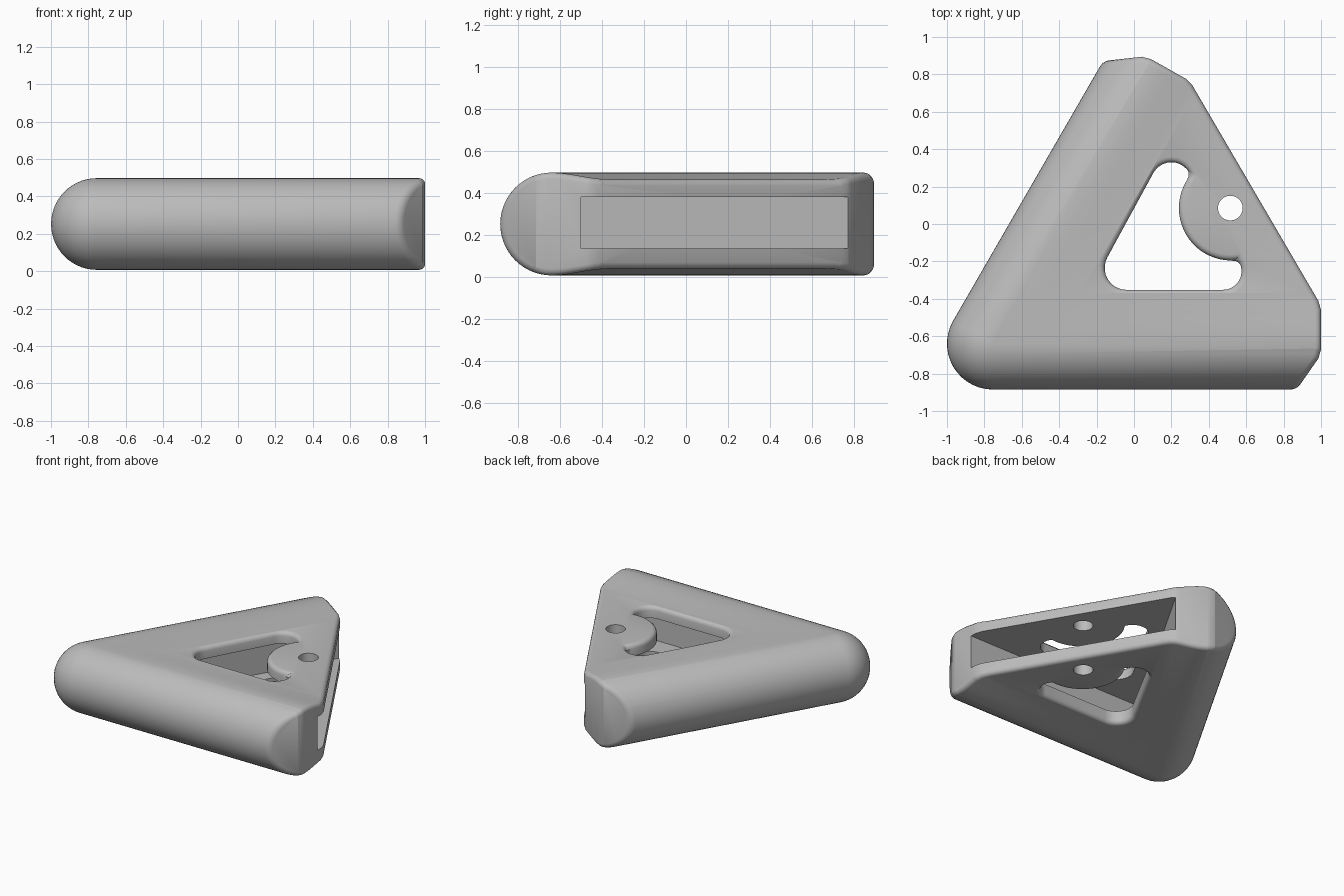
import bpy
import bmesh
from math import sin, cos, radians, pi, sqrt, hypot
from mathutils import Vector

cube = bpy.data.objects.get("Cube")
if cube:
    bpy.data.objects.remove(cube, do_unlink=True)

R = 0.245                                # radius of the rounded arms
PLATE = 0.213                            # half thickness of the thin web
MID = 0.252                              # height of the centre plane
CORNER = Vector((-0.755, -0.64, MID))    # where the two arm axes meet
PIN = (0.515, 0.085)                     # centre of the pin hole


def add_object(name, bm):
    bmesh.ops.recalc_face_normals(bm, faces=bm.faces)
    mesh = bpy.data.meshes.new(name)
    bm.to_mesh(mesh)
    bm.free()
    obj = bpy.data.objects.new(name, mesh)
    bpy.context.collection.objects.link(obj)
    return obj


def prism(name, outline, low, high):
    bm = bmesh.new()
    lower = [bm.verts.new((x, y, low)) for x, y in outline]
    upper = [bm.verts.new((x, y, high)) for x, y in outline]
    bm.faces.new(lower)
    bm.faces.new(upper)
    for i in range(len(outline)):
        bm.faces.new((lower[i - 1], lower[i], upper[i], upper[i - 1]))
    obj = add_object(name, bm)
    obj.hide_render = True
    return obj


def arc(cx, cy, r, start, end, steps):
    angles = [radians(start + (end - start) * i / steps) for i in range(steps + 1)]
    return [(cx + r * cos(a), cy + r * sin(a)) for a in angles]


def cut(obj, cutter, operation="DIFFERENCE"):
    mod = obj.modifiers.new("cut", "BOOLEAN")
    mod.operation = operation
    mod.solver = "EXACT"
    mod.object = cutter
    bpy.context.view_layer.objects.active = obj
    bpy.ops.object.modifier_apply(modifier=mod.name)
    bpy.data.objects.remove(cutter, do_unlink=True)


# Cross-section: round outer edge easing into a thinner flat web
upper = [(-R * cos(a), R * sin(a)) for a in (pi / 2 * i / 14 for i in range(1, 15))]
upper[-1] = (0.0, R)
for i in range(1, 9):
    t = i / 8
    upper.append((0.27 * t, R - (R - PLATE) * t * t * (3 - 2 * t)))
upper.append((0.95, PLATE))
profile = [(-R, 0)] + upper + [(v, -z) for v, z in reversed(upper)]


def section(out_angle, along, shift):
    # One section: outer points swing round the corner, inner ones sit on the mitre
    out = Vector((cos(out_angle), sin(out_angle), 0))
    points = []
    for v, z in profile:
        if shift:
            p = along * shift - out * v
        elif v > 0:
            p = Vector((v * sqrt(3), v, 0))
        else:
            p = -out * v
        points.append(CORNER + p + Vector((0, 0, z)))
    return points


# Body: two arms swept around the rounded corner
front_dir = Vector((1, 0, 0))
side_dir = Vector((cos(pi / 3), sin(pi / 3), 0))
sections = [section(radians(-90), front_dir, 1.95)]
sections += [section(radians(-90 - 120 * i / 14), front_dir, 0) for i in range(15)]
sections += [section(radians(-210), side_dir, 1.95)]

bm = bmesh.new()
rings = [[bm.verts.new(p) for p in s] for s in sections]
n = len(profile)
for a, b in zip(rings, rings[1:]):
    for i in range(n):
        quad = (a[i - 1], a[i], b[i], b[i - 1])
        # Skip the strips that shrink to nothing on the mitre
        if len({tuple(round(c, 5) for c in v.co) for v in quad}) > 2:
            bm.faces.new(quad)
bm.faces.new(rings[0])
bm.faces.new(rings[-1])
bmesh.ops.remove_doubles(bm, verts=bm.verts, dist=1e-5)
bmesh.ops.delete(bm, geom=[v for v in bm.verts if not v.link_faces], context="VERTS")
body = add_object("triangular_body", bm)

# Trim the open side and the chamfered arm ends
trim = [(-1.3, -1.2), (0.65, -1.2), (0.985, -0.72), (1.0, -0.67), (1.0, -0.46),
        (0.985, -0.41), (0.31, 0.745), (0.28, 0.775), (0.09, 0.882),
        (0.04, 0.894), (-0.14, 0.874), (-1.3, 0.74)]
cut(body, prism("trim_cutter", trim, -0.5, 1), "INTERSECT")

# Central opening: rounded triangle with a round boss left standing in it
opening = (arc(-0.04, -0.235, 0.117, 150, 270, 10) + arc(0.475, -0.252, 0.1, 270, 390, 10)
           + arc(0.2, 0.22, 0.11, 30, 150, 10))
opening_cutter = prism("opening_cutter", opening, -0.5, 1)
cut(opening_cutter, prism("boss_cutter", arc(0.52, 0.085, 0.28, 0, 354, 59), -0.6, 1.1))
cut(body, opening_cutter)

# Slot opening on the long side, and the pin hole through both walls
slot = [(-0.45, -0.5), (1.4, -0.5), (1.4, 1.3), (0.59, 1.3)]
cut(body, prism("slot_cutter", slot, 0.135, 0.38))
cut(body, prism("pin_cutter", arc(*PIN, 0.066, 0, 348, 29), -0.5, 1))


def is_rim(edge):
    # Outer rims only: slot and pin hole keep crisp edges
    if len(edge.link_faces) != 2 or edge.calc_face_angle() < radians(42):
        return False
    mid = (edge.verts[0].co + edge.verts[1].co) / 2
    if hypot(mid.x - PIN[0], mid.y - PIN[1]) < 0.1:
        return False
    vertical = abs(edge.verts[0].co.z - edge.verts[1].co.z) > 0.1
    outside_slot = mid.y < -0.55 or mid.y > 0.79
    return not vertical and (outside_slot or abs(mid.z - MID) > 0.15)


# Soften the rims
bm = bmesh.new()
bm.from_mesh(body.data)
bmesh.ops.remove_doubles(bm, verts=bm.verts, dist=0.001)
bmesh.ops.bevel(bm, geom=[e for e in bm.edges if is_rim(e)], offset=0.03, segments=3,
                profile=0.5, affect="EDGES", clamp_overlap=False)
bm.to_mesh(body.data)
bm.free()

# Plain grey finish
grey = bpy.data.materials.new("plain_grey")
grey.use_nodes = True
colour = (0.5, 0.5, 0.5, 1)
grey.diffuse_color = colour
grey.node_tree.nodes["Principled BSDF"].inputs["Base Color"].default_value = colour
body.data.materials.clear()
body.data.materials.append(grey)
for poly in body.data.polygons:
    poly.material_index = 0

bpy.ops.object.select_all(action="DESELECT")
body.select_set(True)
bpy.context.view_layer.objects.active = body
bpy.ops.object.shade_smooth_by_angle(angle=radians(32))
